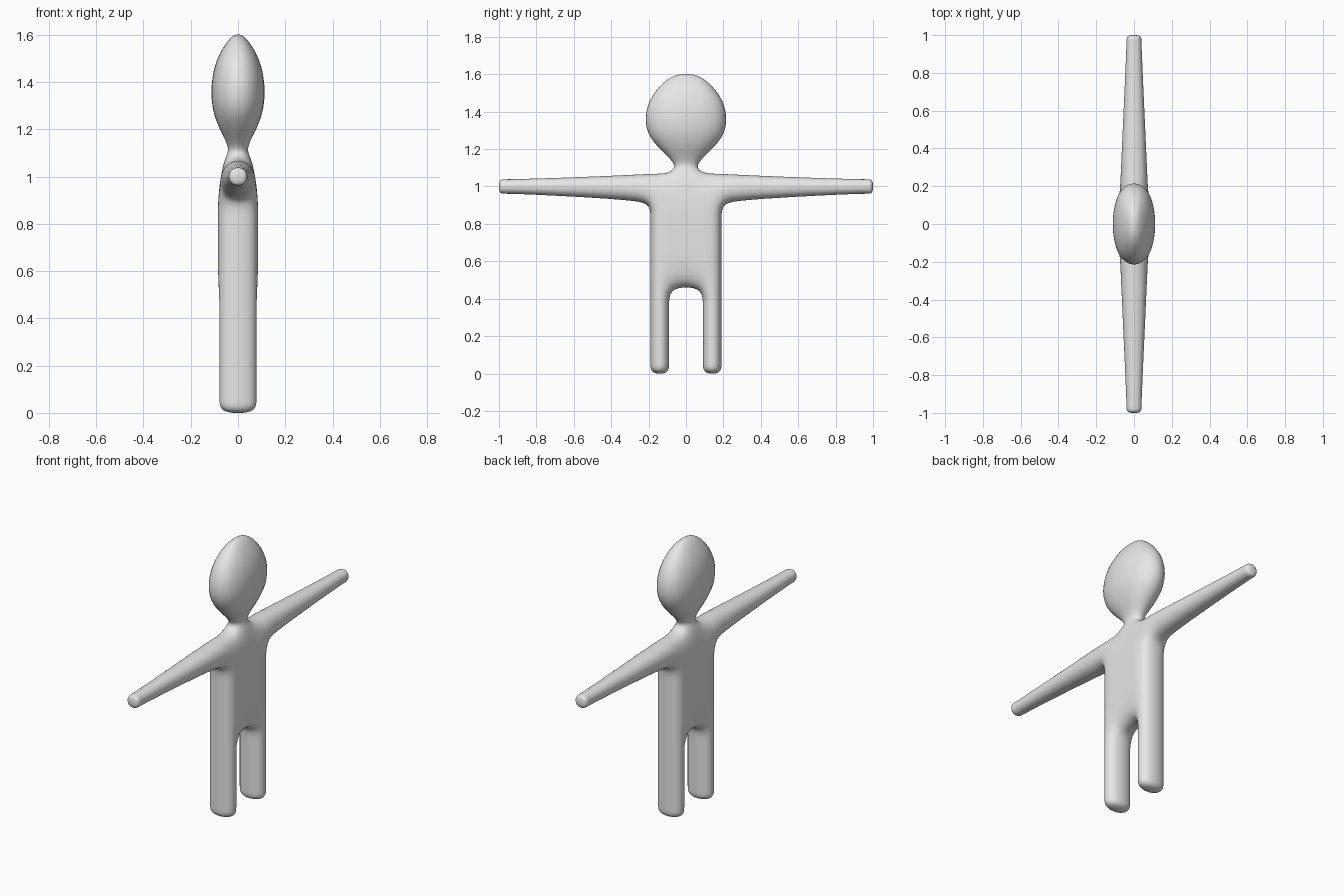
import bpy
import bmesh

cube = bpy.data.objects.get("Cube")
if cube:
    bpy.data.objects.remove(cube, do_unlink=True)

# Shared cage dimensions: inner and outer leg lines, body half-thickness
INNER, OUTER, THICK = 0.0855, 0.1945, 0.085


def mirrored(p):
    return (-p[0], p[1], p[2])


# Each strip is a list of rungs; a rung is a pair of (y, z, half-thickness) points
# Leg, running up into the side of the torso and the shoulder
leg = [((INNER, z, THICK), (OUTER, z, THICK))
       for z in (-0.006, 0.06, 0.13, 0.25, 0.37, 0.455, 0.7, 0.83, 0.9)]
leg.append(((INNER, 1.075, 0.065), (OUTER, 1.075, 0.075)))

# Arm, from shoulder to rounded hand: (y, lower z, upper z, half-thickness)
arm = [((OUTER, 0.9, THICK), (OUTER, 1.075, 0.075))]
for y, low, high, t in ((0.27, 0.919, 1.069, 0.076), (0.6, 0.942, 1.053, 0.06),
                        (0.9, 0.957, 1.043, 0.045), (0.97, 0.958, 1.042, 0.043),
                        (1.003, 0.958, 1.042, 0.043)):
    arm.append(((y, low, t), (y, high, t)))

# Middle of the torso, neck and lens-shaped head: (half-width, z, half-thickness)
middle = [(INNER, z, THICK) for z in (0.455, 0.7, 0.83, 0.9)]
middle += [(INNER, 1.075, 0.065), (0.052, 1.115, 0.034), (0.142, 1.19, 0.08),
           (0.221, 1.27, 0.116), (0.241, 1.36, 0.126), (0.221, 1.45, 0.115),
           (0.165, 1.53, 0.083), (0.065, 1.608, 0.023)]
core = [(mirrored(p), p) for p in middle]

strips = [core]
for side in (leg, arm):
    strips += [side, [(mirrored(a), mirrored(b)) for a, b in side]]

# Front and back faces of the cage, sharing vertices between strips
bm = bmesh.new()
cage = {}


def layer_vert(point, sign):
    key = (point[0], point[1], sign)
    if key not in cage:
        cage[key] = bm.verts.new((sign * point[2], point[0], point[1]))
    return cage[key]


edge_uses = {}
for strip in strips:
    for (a, b), (d, c) in zip(strip, strip[1:]):
        loop = (a, b, c, d)
        for sign in (1, -1):
            bm.faces.new([layer_vert(p, sign) for p in loop])
        for p, q in zip(loop, loop[1:] + loop[:1]):
            edge_uses.setdefault(frozenset((p[:2], q[:2])), []).append((p, q))

# Close the outline with a wall between the two layers
for uses in edge_uses.values():
    if len(uses) == 1:
        p, q = uses[0]
        bm.faces.new((layer_vert(p, 1), layer_vert(q, 1),
                      layer_vert(q, -1), layer_vert(p, -1)))
bmesh.ops.recalc_face_normals(bm, faces=bm.faces[:])
for face in bm.faces:
    face.smooth = True

mesh = bpy.data.meshes.new("figure_body")
bm.to_mesh(mesh)
bm.free()
figure = bpy.data.objects.new("figure_body", mesh)
bpy.context.collection.objects.link(figure)

# Rounded, smooth surface
subdivision = figure.modifiers.new("rounding", 'SUBSURF')
subdivision.levels = 3
subdivision.render_levels = 3

# Plain light grey
grey = bpy.data.materials.new("light_grey")
grey.use_nodes = True
colour = (0.8, 0.8, 0.8, 1.0)
grey.diffuse_color = colour
grey.node_tree.nodes["Principled BSDF"].inputs["Base Color"].default_value = colour
mesh.materials.append(grey)
